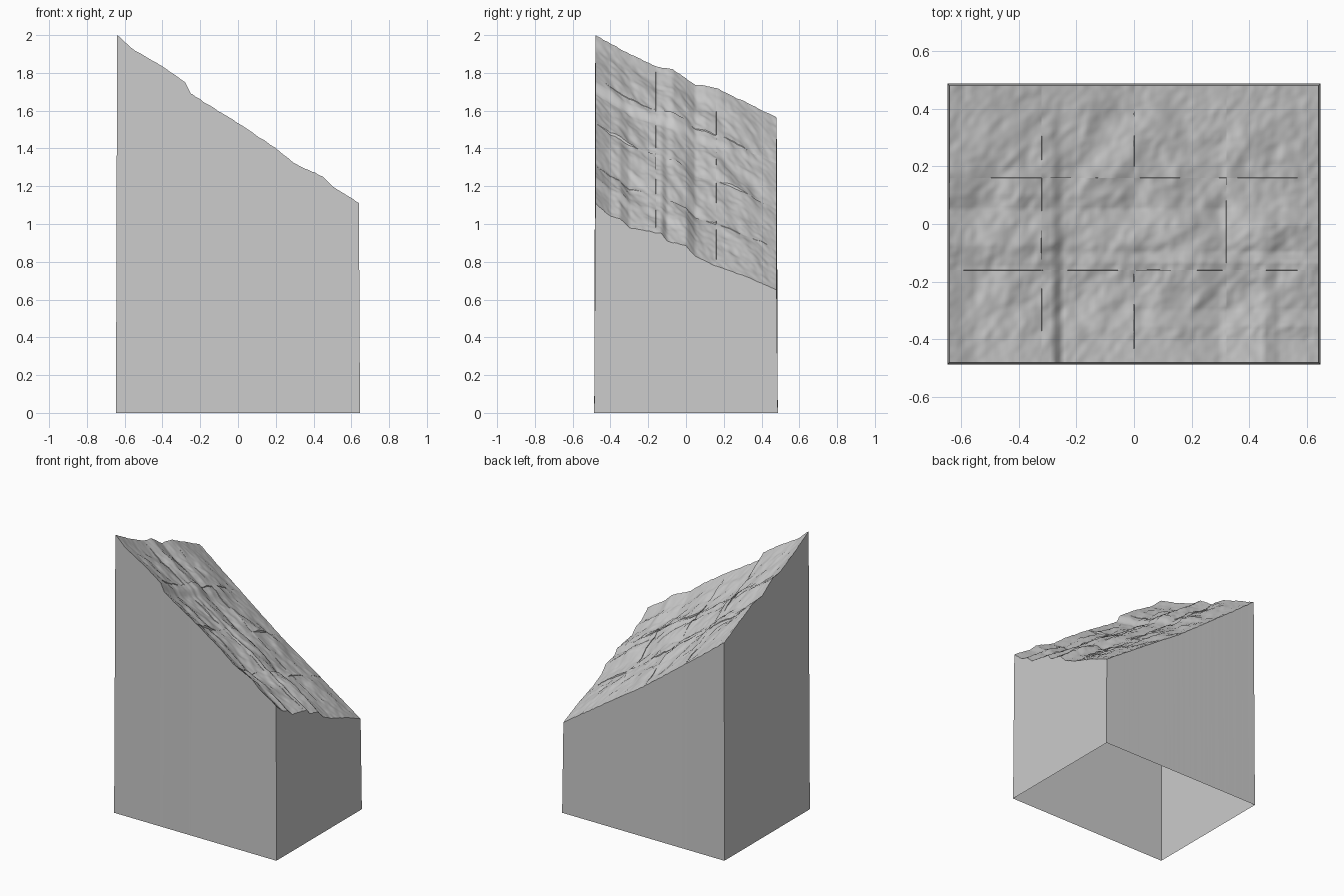
import bpy, bmesh, math
from mathutils import Vector, noise

cube = bpy.data.objects.get("Cube")
if cube:
    bpy.data.objects.remove(cube, do_unlink=True)

HX, HY = 0.64, 0.48      # half size of the sloping ground
FLARE = 0.006            # outward lean of the walls
COLS, ROWS, CELLS = 4, 3, 32

stone = bpy.data.materials.new("grey_stone")
stone.use_nodes = True
GREY = (0.6, 0.6, 0.6, 1)
stone.diffuse_color = GREY
stone.node_tree.nodes["Principled BSDF"].inputs["Base Color"].default_value = GREY

# Outline heights along three borders: (position, height)
front = [(-.64, 2), (-.55, 1.92), (-.4, 1.835), (-.28, 1.75), (-.25, 1.69), (0, 1.535),
         (.2, 1.4), (.3, 1.32), (.45, 1.25), (.5, 1.2), (.64, 1.11)]
left_side = [(-.48, 2), (-.3, 1.9), (-.15, 1.83), (-.07, 1.82), (0, 1.77), (.05, 1.735),
             (.1, 1.735), (.17, 1.715), (.48, 1.565)]
right_side = [(-.48, 1.11), (-.4, 1.04), (-.35, 1.03), (-.3, .98), (-.13, .95), (-.1, .91),
              (0, .885), (.05, .83), (.15, .78), (.3, .73), (.48, .65)]
back = [(-.64, 1.565), (-.4, 1.38), (0, 1.08), (.3, .88), (.64, .65)]


def along(profile, t):
    for (a, za), (b, zb) in zip(profile, profile[1:]):
        if t <= b:
            break
    return za + (zb - za) * (t - a) / (b - a)


def height(x, y, seed):
    # Blend the four borders, then roughen with noise stretched along the slope
    u, v = (x + HX) / (2 * HX), (y + HY) / (2 * HY)
    z = along(front, x) * (1 - v) + along(back, x) * v
    z += along(left_side, y) * (1 - u) + along(right_side, y) * u
    z -= (2 * (1 - u) + 1.11 * u) * (1 - v) + (1.565 * (1 - u) + .65 * u) * v
    p, q = (x + y) * 0.7, (x - y) * 0.7
    inside = min(1, 8 * min(u, 1 - u, v, 1 - v))
    z += inside * 0.016 * noise.noise(Vector((p * 4, q * 8, 3)))
    z += inside * 0.009 * noise.noise(Vector((p * 12, q * 20, 7)))
    z += 0.0045 * noise.noise(Vector((p * 28, q * 45, 1)))
    # Each patch differs slightly, leaving small ledges at the seams
    return z + inside * 0.012 * noise.noise(Vector((x * 6, y * 6, seed * 5.3 + .5)))


def make_object(name, bm):
    mesh = bpy.data.meshes.new(name)
    bm.to_mesh(mesh)
    bm.free()
    mesh.materials.append(stone)
    obj = bpy.data.objects.new(name, mesh)
    bpy.context.collection.objects.link(obj)
    return obj


# Ground patches with short skirts on inner seams and full walls outside
for col in range(COLS):
    for row in range(ROWS):
        w, d = 2 * HX / COLS, 2 * HY / ROWS
        x0, y0 = -HX + col * w, -HY + row * d
        bm = bmesh.new()
        grid = []
        for i in range(CELLS + 1):
            xs = x0 + w * i / CELLS
            ys = [y0 + d * j / CELLS for j in range(CELLS + 1)]
            grid.append([bm.verts.new((xs, y, height(xs, y, col * ROWS + row))) for y in ys])
        for i in range(CELLS):
            for j in range(CELLS):
                f = bm.faces.new((grid[i][j], grid[i + 1][j], grid[i + 1][j + 1], grid[i][j + 1]))
                f.smooth = True
        borders = [([g[0] for g in grid], (0, -1), row == 0),
                   (grid[-1], (1, 0), col == COLS - 1),
                   ([g[-1] for g in grid][::-1], (0, 1), row == ROWS - 1),
                   (grid[0][::-1], (-1, 0), col == 0)]
        for edge, (nx, ny), outer in borders:
            # Separate top vertices keep the rim crisp
            top = [bm.verts.new(v.co) for v in edge]
            low = []
            for k, v in enumerate(edge):
                x, y, z = v.co
                if outer:
                    x, y, z = x * (1 + FLARE / HX), y * (1 + FLARE / HY), 0
                else:
                    x, y, z = x + nx * FLARE, y + ny * FLARE, z - 0.04
                low.append(bm.verts.new((x, y, z)))
            for k in range(CELLS):
                bm.faces.new((low[k], low[k + 1], top[k + 1], top[k]))
        make_object(f"ground_patch_{col + 1}_{row + 1}", bm)
